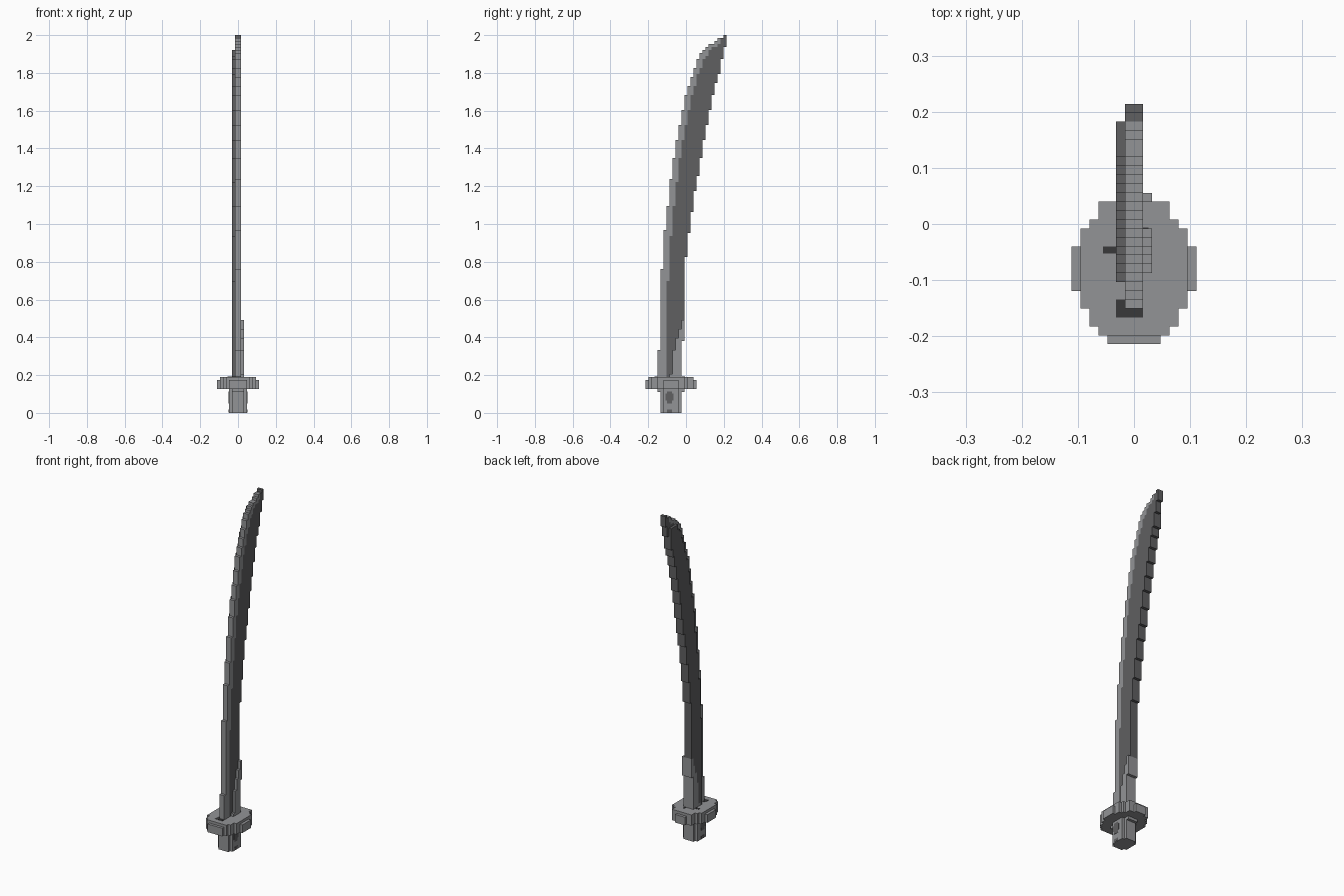
import bpy, bmesh, math

cube = bpy.data.objects.get("Cube")
if cube:
    bpy.data.objects.remove(cube, do_unlink=True)

V = 2.0 / 126  # size of one block


def material(name, rgb):
    m = bpy.data.materials.new(name)
    m.use_nodes = True
    m.diffuse_color = (*rgb, 1)
    bsdf = next(n for n in m.node_tree.nodes if n.type == 'BSDF_PRINCIPLED')
    bsdf.inputs["Base Color"].default_value = (*rgb, 1)
    return m


LIGHT = material("light_steel", (0.29, 0.295, 0.305))
DARK = material("dark_steel", (0.115, 0.115, 0.12))
BLACK = material("near_black", (0.04, 0.04, 0.042))


def build(name, boxes, mat):
    """One object from boxes (x0, x1, y0, y1, z0, z1) measured in blocks."""
    bm = bmesh.new()
    for x0, x1, y0, y1, z0, z1 in boxes:
        verts = bmesh.ops.create_cube(bm, size=1)["verts"]
        for v in verts:
            v.co = (V * (x0 if v.co.x < 0 else x1),
                    V * (y0 if v.co.y < 0 else y1),
                    V * (z0 if v.co.z < 0 else z1))
    mesh = bpy.data.meshes.new(name)
    bm.to_mesh(mesh)
    bm.free()
    mesh.materials.append(mat)
    ob = bpy.data.objects.new(name, mesh)
    bpy.context.collection.objects.link(ob)
    return ob


def step(first, tops, z):
    """Stepped edge: moves one block back past each height in tops."""
    return first + sum(z > t for t in tops)


def curve(points, z):
    """Linear interpolation of (z, y), snapped to the block grid."""
    y = points[0][1] if z < points[0][0] else points[-1][1]
    for (z0, y0), (z1, y1) in zip(points, points[1:]):
        if z0 <= z <= z1:
            y = y0 + (y1 - y0) * (z - z0) / (z1 - z0)
    return math.floor(y / V) + 0.5


def stack(rows):
    """Merge equal neighbouring rows (x0, x1, y0, y1, k) into tall boxes."""
    out = []
    for x0, x1, y0, y1, k in rows:
        if y1 <= y0:
            continue
        if out and out[-1][:4] == [x0, x1, y0, y1] and out[-1][5] == k:
            out[-1][5] = k + 1
        else:
            out.append([x0, x1, y0, y1, k, k + 1])
    return out


# Blade outline: heights at which each edge steps backwards
FRONT = [.335, .765, .965, 1.09, 1.24, 1.35, 1.45, 1.53, 1.60, 1.68, 1.73,
         1.78, 1.82, 1.87, 1.90, 1.92, 1.935, 1.95, 1.96, 1.97, 1.98, 1.99]
BACK = [.385, .83, .95, 1.07, 1.17, 1.26, 1.35, 1.44, 1.52, 1.60, 1.675,
        1.74, 1.80, 1.87, 1.94]
TEMPER = [(.2, -.105), (.6, -.1), (.8, -.09), (1.0, -.075), (1.15, -.058),
          (1.35, -.032), (1.5, -.005), (1.65, .025), (1.78, .06), (1.88, .1),
          (1.93, .14), (1.96, .19)]
SLEEVE = [(.19, -.08), (.3, -.073), (.4, -.047), (.45, -.03), (.5, -.01)]

edge, body, cheek, sleeve = [], [], [], []
for k in range(12, 126):
    z = (k + 0.5) * V
    f, b = step(-9.5, FRONT, z), step(-1.5, BACK, z)
    d = min(max(curve(TEMPER, z), f), b)
    s = b
    if z < .5:
        s = min(curve(SLEEVE, z), b)
        sleeve.append((-2, 2, s, b, k))
    edge.append((-1, 1, f, d, k))
    body.append((-1, 1, d, s, k))
    if z < 1.92:
        cheek.append((-2, -1, d, min(s, 11.5), k))

build("blade_edge", stack(edge), LIGHT)
build("blade_body", stack(body), DARK)
build("blade_right_cheek", stack(cheek), DARK)
build("blade_sleeve", stack(sleeve), LIGHT)

# Rounded hand guard: (half width, y start, y end), with a smaller top layer
GUARD = [(3, -13.5, -12.5), (4, -12.5, -11.5), (5, -11.5, -9.5),
         (6, -9.5, -7.5), (7, -7.5, -2.5), (6, -2.5, -0.5),
         (5, -0.5, 0.5), (4, 0.5, 2.5), (2, 2.5, 3.5)]
build("guard", [(-w, w, a, b, 8, 11) for w, a, b in GUARD], LIGHT)
build("guard_top", [(-min(w, 6), min(w, 6), a, b, 11, 12)
                    for w, a, b in GUARD[1:-1]], LIGHT)

# Dark slots around the blade on the guard
build("guard_slots", [(-2, 1, -10.5, -9.5, 12, 12.1),
                      (-2, -1, -9.5, -8.5, 12, 12.1),
                      (-3.5, -2, -3.3, -2.5, 12, 12.1),
                      (1, 1.6, -1.3, -0.4, 12, 12.1)], BLACK)

# Grip with cut corners, and the collar under the guard
build("grip", [(-2, 2, -8.5, -7.5, 0, 8), (-3, 3, -7.5, -2.5, 0, 8),
               (-2, 2, -2.5, -1.5, 0, 8)], LIGHT)
build("grip_collar", [(-2, 2, -9.5, -0.5, 7, 8)], LIGHT)

# Dark inlays on both sides of the grip
inlays = []
for x0, x1 in ((-3.1, -3), (3, 3.1)):
    inlays += [(x0, x1, -6.4, -4.6, 3.2, 7.2), (x0, x1, -6.9, -6.4, 4.2, 6.4),
               (x0, x1, -4.6, -4.1, 4.2, 6.4), (x0, x1, -6.4, -4.6, 0.2, 1.2)]
build("grip_inlays", inlays, DARK)
